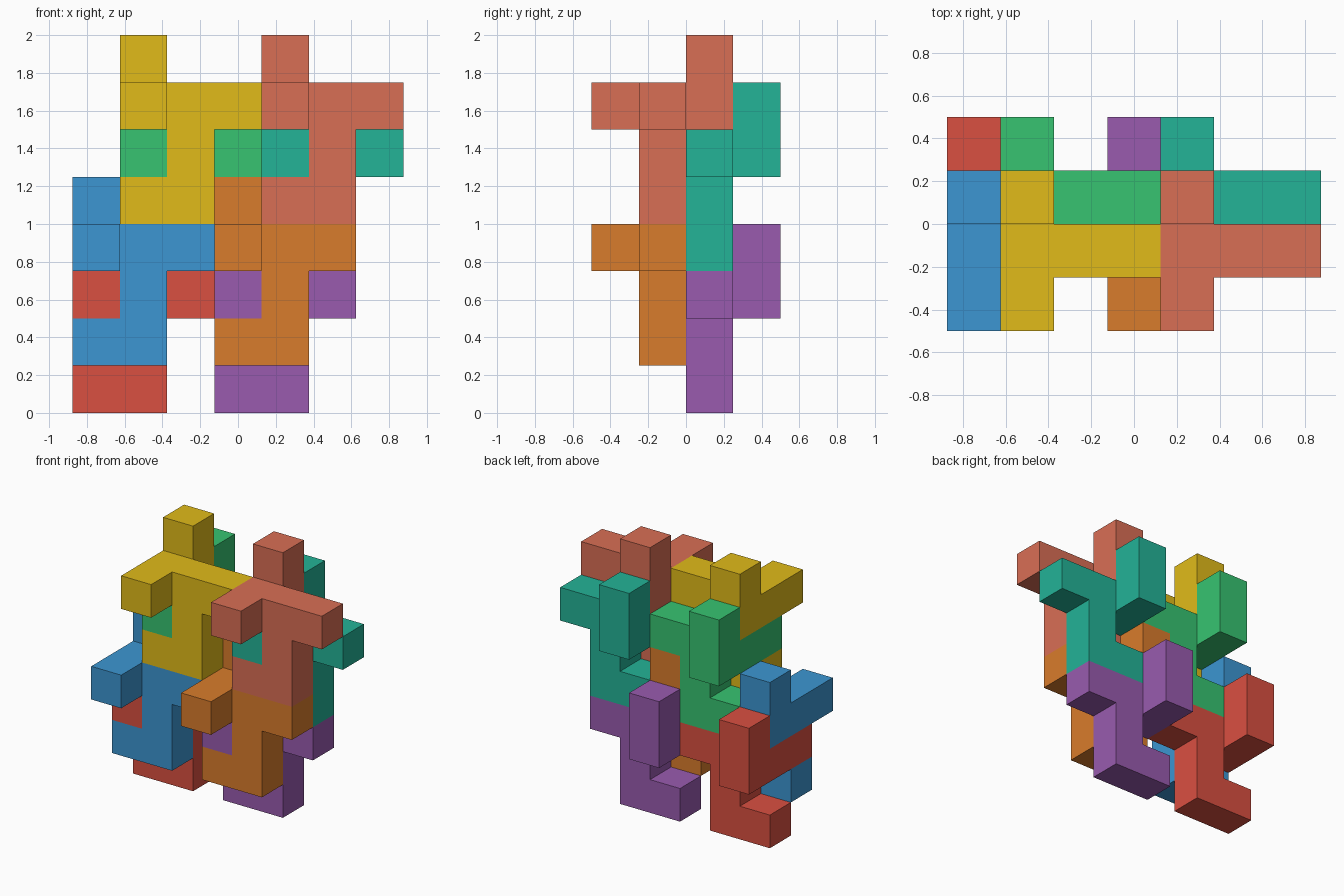
import bpy, bmesh
from mathutils import Vector

if "Cube" in bpy.data.objects:
    bpy.data.objects.remove(bpy.data.objects["Cube"])

U = 0.25                              # cube size
ORIGIN = Vector((-0.875, -0.5, 0.0))  # corner of the cell grid

# One nine-cube piece, repeated for every block
PIECE = [(0, 0, 3), (0, 1, 3), (0, 2, 3), (0, 2, 4),   # arm running back, then up
         (1, 1, 3), (2, 1, 3),                         # cross bar
         (1, 1, 2), (1, 1, 1), (0, 1, 1)]              # stem and foot

# For each axis: the two in-plane directions of a cube face
AXES = [Vector((1, 0, 0)), Vector((0, 1, 0)), Vector((0, 0, 1))]


def make_piece(name, offset, color):
    cells = set(PIECE)
    bm = bmesh.new()
    for cell in PIECE:
        centre = Vector(cell) + Vector((0.5, 0.5, 0.5)) + Vector(offset)
        for a in range(3):
            for s in (-1, 1):
                n = AXES[a] * s
                if tuple(int(c + d) for c, d in zip(cell, n)) in cells:
                    continue          # no faces between joined cubes
                u, v = AXES[(a + 1) % 3] * s, AXES[(a + 2) % 3]
                corners = [(-1, -1), (1, -1), (1, 1), (-1, 1)]
                bm.faces.new([bm.verts.new(ORIGIN + U * (centre + (n + p * u + q * v) / 2))
                              for p, q in corners])
    bmesh.ops.remove_doubles(bm, verts=bm.verts, dist=1e-4)
    bmesh.ops.dissolve_limit(bm, angle_limit=0.01, verts=bm.verts, edges=bm.edges)
    mesh = bpy.data.meshes.new(name)
    bm.to_mesh(mesh)
    bm.free()
    mat = bpy.data.materials.new(name + "_paint")
    mat.diffuse_color = (*color, 1)
    mat.use_nodes = True
    mat.node_tree.nodes["Principled BSDF"].inputs["Base Color"].default_value = mat.diffuse_color
    mesh.materials.append(mat)
    bpy.context.collection.objects.link(bpy.data.objects.new(name, mesh))


# Interlocking stack: two columns, two levels, front and back layer
COLORS = {
    "front_lower_left_block": (0.045, 0.305, 0.645),
    "front_upper_left_block": (0.753, 0.497, 0.010),
    "front_lower_right_block": (0.694, 0.202, 0.025),
    "front_upper_right_block": (0.694, 0.158, 0.091),
    "back_lower_left_block": (0.701, 0.080, 0.053),
    "back_upper_left_block": (0.038, 0.552, 0.165),
    "back_lower_right_block": (0.319, 0.105, 0.429),
    "back_upper_right_block": (0.017, 0.451, 0.310),
}
for layer, (dy, dz) in {"front": (0, 0), "back": (1, -1)}.items():
    for level, (lx, lz) in {"lower": (0, 0), "upper": (1, 3)}.items():
        for side, sx in {"left": 0, "right": 3}.items():
            name = f"{layer}_{level}_{side}_block"
            make_piece(name, (lx + sx, dy, lz + dz), COLORS[name])
